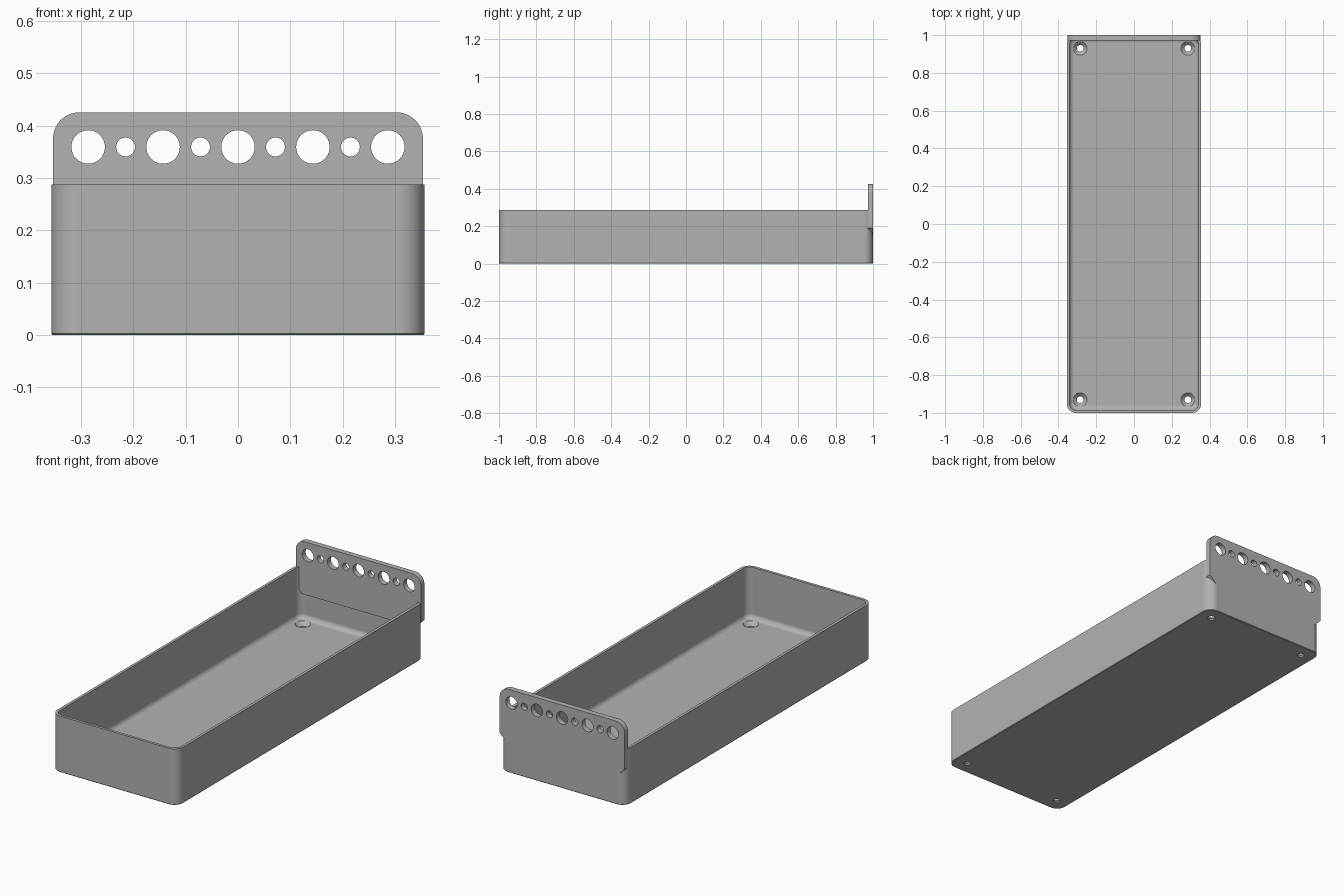
import bpy, bmesh, math
from mathutils import Matrix

cube = bpy.data.objects.get("Cube")
if cube:
    bpy.data.objects.remove(cube, do_unlink=True)

HALF_X, HALF_Y, CORNER = 0.356, 1.0, 0.05
RIM, FLOOR, WALL, FILLET = 0.287, 0.025, 0.014, 0.025

grey = bpy.data.materials.new("light grey plastic")
grey.use_nodes = True
grey.diffuse_color = (0.45, 0.45, 0.45, 1)
grey.node_tree.nodes["Principled BSDF"].inputs["Base Color"].default_value = (0.45, 0.45, 0.45, 1)


def make_object(name, bm):
    bmesh.ops.recalc_face_normals(bm, faces=bm.faces)
    mesh = bpy.data.meshes.new(name)
    bm.to_mesh(mesh)
    bm.free()
    mesh.materials.append(grey)
    obj = bpy.data.objects.new(name, mesh)
    bpy.context.collection.objects.link(obj)
    return obj


def arc(cx, cy, r, start, steps=10):
    """Quarter circle, counter-clockwise from the start angle."""
    angles = [math.radians(start + 90 * i / steps) for i in range(steps + 1)]
    return [(cx + r * math.cos(a), cy + r * math.sin(a)) for a in angles]


def rounded_rect(inset):
    r = CORNER - inset
    cx, cy = HALF_X - CORNER, HALF_Y - CORNER
    return (arc(cx, cy, r, 0) + arc(-cx, cy, r, 90)
            + arc(-cx, -cy, r, 180) + arc(cx, -cy, r, 270))


def cone(bm, r1, r2, depth, matrix):
    bmesh.ops.create_cone(bm, cap_ends=True, segments=40, radius1=r1,
                          radius2=r2, depth=depth, matrix=matrix)


def combine(target, tool, operation):
    mod = target.modifiers.new(operation.lower(), "BOOLEAN")
    mod.operation, mod.solver, mod.object = operation, "EXACT", tool
    bpy.context.view_layer.objects.active = target
    bpy.ops.object.modifier_apply(modifier=mod.name)
    bpy.data.objects.remove(tool, do_unlink=True)


# Open tray: rounded loops lofted up the outside and down the inside
loops = [(0.003, 0), (0, 0.003), (0, RIM), (WALL, RIM)]
for x, z in arc(WALL + FILLET, FLOOR + FILLET, FILLET, 180, 8):
    loops.append((x, z))
bm = bmesh.new()
rings = [[bm.verts.new((x, y, z)) for x, y in rounded_rect(inset)] for inset, z in loops]
for low, high in zip(rings, rings[1:]):
    for i in range(len(low)):
        j = (i + 1) % len(low)
        bm.faces.new((low[i], low[j], high[j], high[i]))
bm.faces.new(rings[0])
bm.faces.new(rings[-1])
tray = make_object("tray", bm)

# Hanging plate at the back, chamfered below and rounded above
PX, TOP, LOW, CUT, ROUND, THICK = 0.353, 0.425, 0.155, 0.035, 0.05, 0.028
outline = [(-PX, LOW + CUT), (-PX + CUT, LOW), (PX - CUT, LOW), (PX, LOW + CUT)]
outline += arc(PX - ROUND, TOP - ROUND, ROUND, 0)
outline += arc(-PX + ROUND, TOP - ROUND, ROUND, 90)
bm = bmesh.new()
face = bm.faces.new([bm.verts.new((x, HALF_Y, z)) for x, z in outline])
extruded = bmesh.ops.extrude_face_region(bm, geom=[face], use_keep_orig=True)
bmesh.ops.translate(bm, vec=(0, -THICK, 0),
                    verts=[g for g in extruded["geom"] if isinstance(g, bmesh.types.BMVert)])
plate = make_object("hanging_plate", bm)
combine(tray, plate, "UNION")

# Row of alternating large and small holes through the plate
bm = bmesh.new()
for i in range(-4, 5):
    radius = 0.032 if i % 2 == 0 else 0.018
    place = Matrix.Translation((i * 0.0715, HALF_Y, 0.359)) @ Matrix.Rotation(math.pi / 2, 4, "X")
    cone(bm, radius, radius, 0.2, place)
combine(tray, make_object("plate_hole_cutter", bm), "DIFFERENCE")

# Countersunk screw holes in the floor
for name, r1, r2, depth, z in (("screw_hole_cutter", 0.018, 0.018, 0.1, 0.0),
                               ("countersink_cutter", 0.015, 0.037, 0.022, 0.0145)):
    bm = bmesh.new()
    for sx in (-1, 1):
        for sy in (-1, 1):
            cone(bm, r1, r2, depth, Matrix.Translation((sx * 0.285, sy * 0.93, z)))
    combine(tray, make_object(name, bm), "DIFFERENCE")

# Smooth the rounded corners while keeping the flat walls crisp
bpy.ops.object.select_all(action="DESELECT")
tray.select_set(True)
bpy.context.view_layer.objects.active = tray
bpy.ops.object.shade_smooth_by_angle(angle=math.radians(30))
weighted = tray.modifiers.new("even_shading", "WEIGHTED_NORMAL")
weighted.keep_sharp = True
